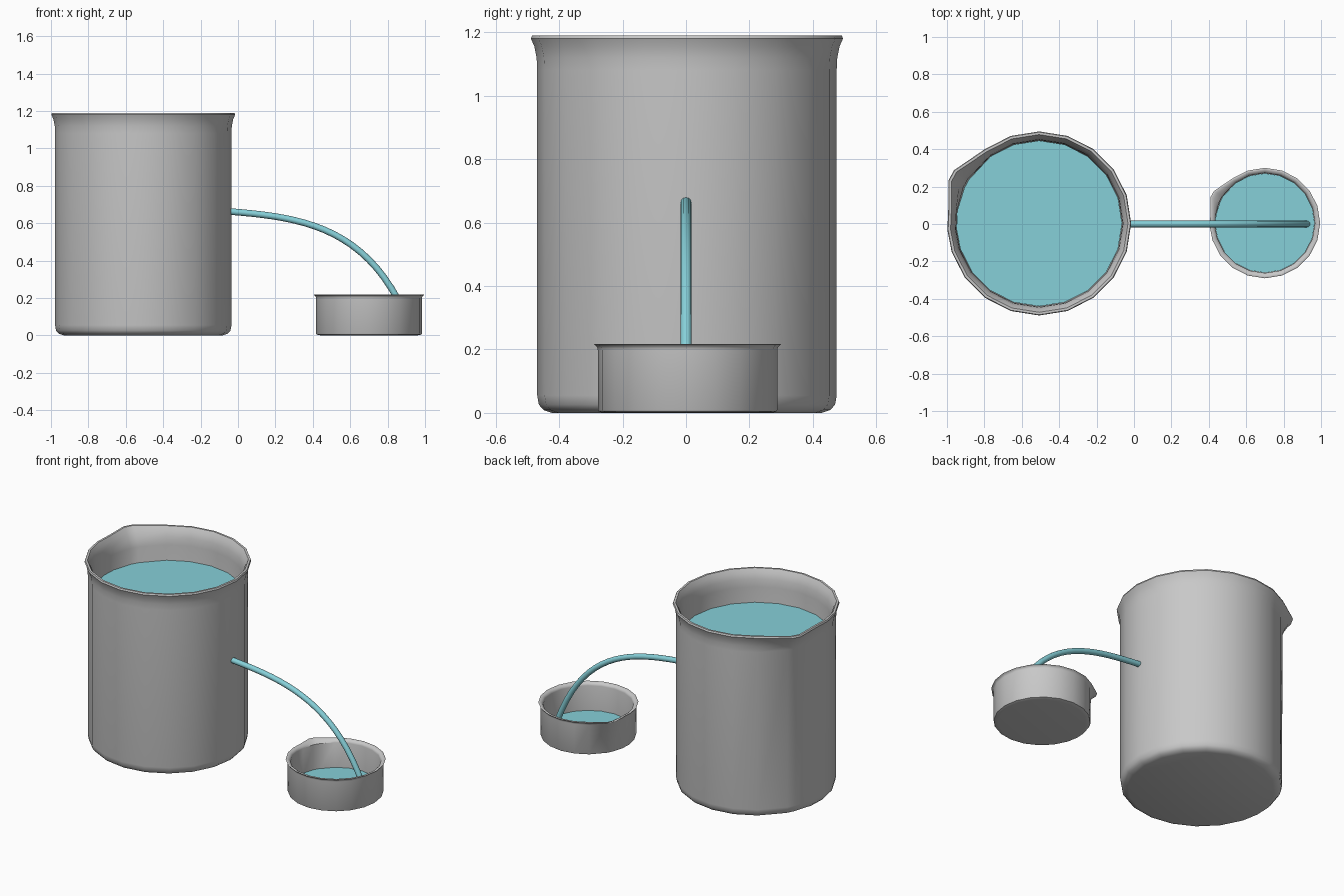
import bpy, bmesh, math
from mathutils import Vector

if "Cube" in bpy.data.objects:
    bpy.data.objects.remove(bpy.data.objects["Cube"])


def material(name, rgb):
    m = bpy.data.materials.new(name)
    m.diffuse_color = (*rgb, 1)
    m.use_nodes = True
    m.node_tree.nodes["Principled BSDF"].inputs["Base Color"].default_value = m.diffuse_color
    return m


GREY = material("grey glass", (0.58, 0.58, 0.58))
AQUA = material("aqua water", (0.24, 0.63, 0.69))

# Ring directions in degrees; two are drawn together to form the pouring lip
LIP = (148, 154.5)
ANGLES = sorted([a for a in range(0, 360, 18) if a not in (144, 162, 180)] + [*LIP, 171, 184])

# Wall section: outside from the base up, over the rim, down the inside
SECTION = [(0.425, 0.0), (0.452, 0.009), (0.467, 0.026), (0.472, 0.055), (0.472, 1.08),
           (0.474, 1.12), (0.481, 1.155), (0.492, 1.18), (0.488, 1.19), (0.475, 1.19),
           (0.460, 1.165), (0.449, 1.13), (0.445, 1.08), (0.445, 0.07), (0.42, 0.03)]


def lathe(name, section, mat, centre, scale, lip=0.0):
    """Spin a section around z, closing both ends with flat caps."""
    bm = bmesh.new()
    rings = []
    for r, z in section:
        pull = lip * max(0.0, min(1.0, (z - 1.07) / 0.11))
        ring = []
        for a in ANGLES:
            rr = r + (pull if a in LIP else 0.0)
            t = math.radians(a)
            ring.append(bm.verts.new((rr * math.cos(t), rr * math.sin(t), z)))
        rings.append(ring)
    n = len(ANGLES)
    for lo, hi in zip(rings, rings[1:]):
        for i in range(n):
            j = (i + 1) % n
            bm.faces.new((lo[i], lo[j], hi[j], hi[i]))
    bm.faces.new(rings[0][::-1])
    bm.faces.new(rings[-1])
    bmesh.ops.scale(bm, vec=scale, verts=bm.verts)
    bmesh.ops.translate(bm, vec=centre, verts=bm.verts)
    return finish(name, bm, mat)


def finish(name, bm, mat):
    bmesh.ops.recalc_face_normals(bm, faces=bm.faces)
    me = bpy.data.meshes.new(name)
    bm.to_mesh(me)
    bm.free()
    me.materials.append(mat)
    ob = bpy.data.objects.new(name, me)
    bpy.context.collection.objects.link(ob)
    bpy.ops.object.select_all(action='DESELECT')
    ob.select_set(True)
    bpy.context.view_layer.objects.active = ob
    bpy.ops.object.shade_smooth_by_angle(angle=math.radians(40))
    return ob


# Beakers: the small dish is the same shape squashed
BIG, SMALL = (-0.507, 0.003, 0), (0.70, 0.005, 0)
lathe("large_beaker", SECTION, GREY, BIG, (1, 1, 1), 0.045)
lathe("small_dish", SECTION, GREY, SMALL, (0.6, 0.6, 0.183), 0.045)

# Water filling each vessel
lathe("large_water", [(0.418, 0.032), (0.443, 0.07), (0.443, 0.98)], AQUA, BIG, (1, 1, 1))
lathe("small_water", [(0.418, 0.04), (0.443, 0.07), (0.443, 0.20)], AQUA, SMALL, (0.6, 0.6, 0.183))

# Falling stream: round section swept along a curve
P = [Vector(p) for p in ((-0.04, 0, 0.662), (0.35, 0, 0.63), (0.72, 0, 0.58), (0.925, 0, 0.035))]
STEPS, SIDES, RADIUS = 20, 12, 0.0175
bm = bmesh.new()
rings = []
for k in range(STEPS + 1):
    t = k / STEPS
    u = 1 - t
    c = u**3 * P[0] + 3 * u * u * t * P[1] + 3 * u * t * t * P[2] + t**3 * P[3]
    d = (u * u * (P[1] - P[0]) + 2 * u * t * (P[2] - P[1]) + t * t * (P[3] - P[2])).normalized()
    side = Vector((0, 1, 0))
    up = d.cross(side)
    rings.append([bm.verts.new(c + RADIUS * (math.cos(a) * side + math.sin(a) * up))
                  for a in (2 * math.pi * i / SIDES for i in range(SIDES))])
for lo, hi in zip(rings, rings[1:]):
    for i in range(SIDES):
        j = (i + 1) % SIDES
        bm.faces.new((lo[i], lo[j], hi[j], hi[i]))
bm.faces.new(rings[0])
bm.faces.new(rings[-1])
finish("water_stream", bm, AQUA)
